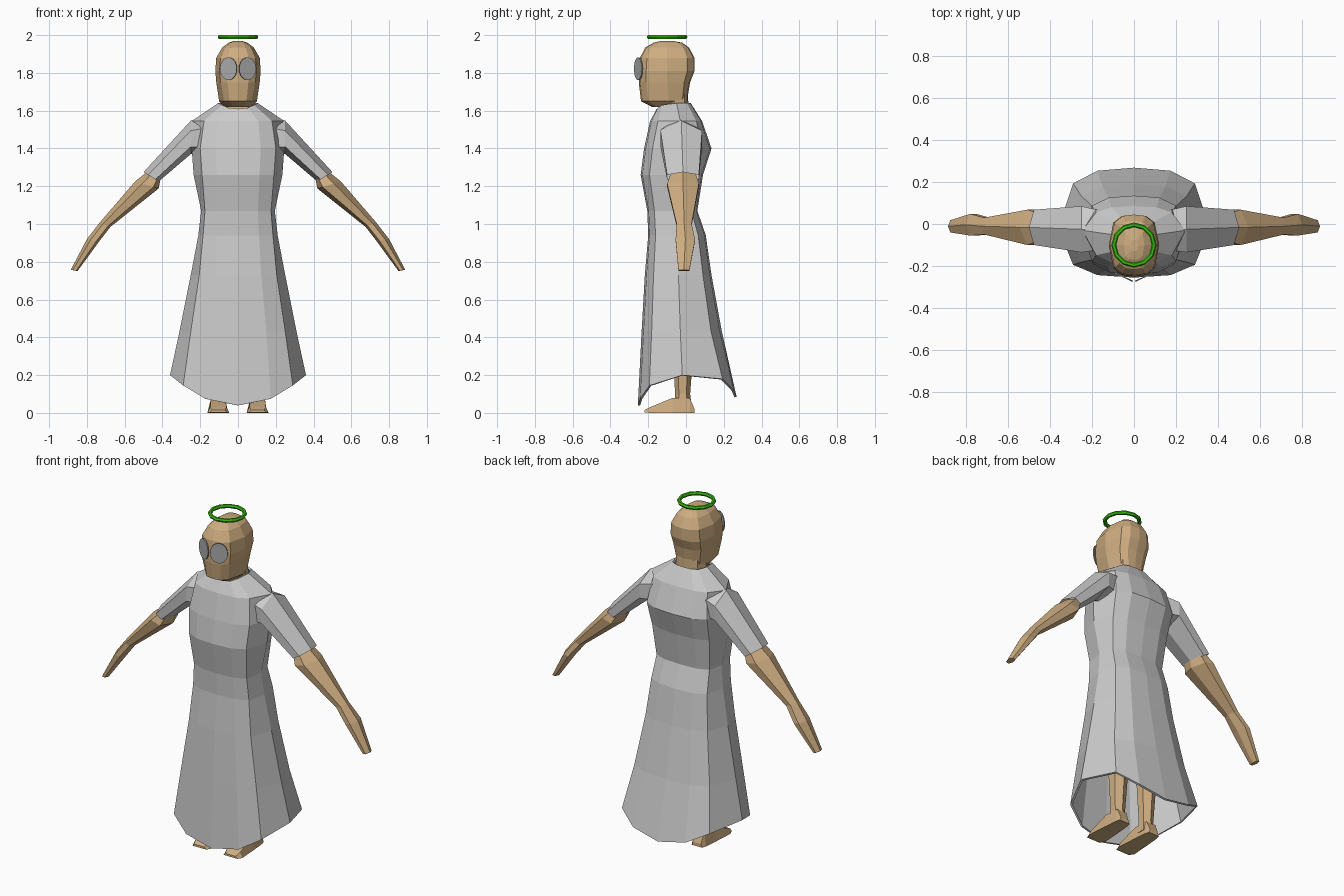
import bpy, bmesh, math

if "Cube" in bpy.data.objects:
    bpy.data.objects.remove(bpy.data.objects["Cube"])


def material(name, rgb):
    m = bpy.data.materials.new(name)
    m.diffuse_color = (*rgb, 1)
    m.use_nodes = True
    m.node_tree.nodes["Principled BSDF"].inputs["Base Color"].default_value = m.diffuse_color
    return m


SKIN = material("tan skin", (0.62, 0.42, 0.22))
CLOTH = material("light grey cloth", (0.60, 0.60, 0.60))
LENS = material("grey eye", (0.40, 0.40, 0.41))
GREEN = material("green ring", (0.04, 0.50, 0.005))


def loft(name, rings, mat, cap_start=True, cap_end=True, thick=0):
    """Skin a list of equal length closed rings."""
    bm = bmesh.new()
    rows = [[bm.verts.new(p) for p in r] for r in rings]
    n = len(rows[0])
    for a, b in zip(rows, rows[1:]):
        for i in range(n):
            j = (i + 1) % n
            bm.faces.new((a[i], a[j], b[j], b[i]))
    if cap_start:
        bm.faces.new(rows[0][::-1])
    if cap_end:
        bm.faces.new(rows[-1])
    bmesh.ops.recalc_face_normals(bm, faces=bm.faces)
    me = bpy.data.meshes.new(name)
    bm.to_mesh(me)
    bm.free()
    me.materials.append(mat)
    ob = bpy.data.objects.new(name, me)
    bpy.context.collection.objects.link(ob)
    if thick:
        s = ob.modifiers.new("thickness", "SOLIDIFY")
        s.thickness = thick
        s.offset = -1
    return ob


def body_ring(z, w, c, f, b, s, dz=(0,) * 7):
    """Twelve-sided ring: half width w, corner x c, front f, back b, side y s."""
    half = [(0, f), (0.6 * c, s + 0.95 * (f - s)), (c, s + 0.74 * (f - s)), (w, s),
            (c, s + 0.74 * (b - s)), (0.6 * c, s + 0.95 * (b - s)), (0, b)]
    pts = [(x, y, z + d) for (x, y), d in zip(half, dz)]
    return pts + [(-x, y, q) for x, y, q in pts[5:0:-1]]


def arm_ring(side, top, bot, y0, y1):
    """Six-sided section between a top and a bottom point in the xz plane."""
    ym = (y0 + y1) / 2
    out = []
    for t, y in ((0, ym), (0.3, y0), (0.78, y0), (1, ym), (0.78, y1), (0.3, y1)):
        out.append((side * (top[0] + t * (bot[0] - top[0])), y,
                    top[1] + t * (bot[1] - top[1])))
    return out


# Robe with a scooped hem and a dipped neckline
hem = (-0.16, -0.125, -0.055, 0, -0.02, -0.08, -0.115)
neckline = (-0.03, -0.025, -0.01, 0, 0, 0, 0)
robe = [body_ring(0.20, 0.36, 0.29, -0.255, 0.268, -0.02, hem),
        body_ring(0.43, 0.31, 0.25, -0.235, 0.19, -0.03),
        body_ring(0.73, 0.25, 0.205, -0.218, 0.135, -0.04),
        body_ring(0.94, 0.21, 0.185, -0.20, 0.105, -0.05),
        body_ring(1.07, 0.195, 0.175, -0.205, 0.06, -0.06),
        body_ring(1.26, 0.235, 0.19, -0.24, 0.09, -0.06),
        body_ring(1.40, 0.245, 0.20, -0.222, 0.135, -0.05),
        body_ring(1.545, 0.245, 0.18, -0.19, 0.085, -0.03),
        body_ring(1.64, 0.105, 0.085, -0.155, 0.025, -0.05, neckline)]
loft("robe", robe, CLOTH, False, False, 0.012)

# Head, neck and crown
head = [body_ring(1.62, 0.07, 0.05, -0.18, -0.02, -0.09),
        body_ring(1.65, 0.10, 0.075, -0.238, 0.005, -0.09),
        body_ring(1.75, 0.115, 0.092, -0.25, 0.022, -0.10),
        body_ring(1.81, 0.12, 0.098, -0.25, 0.045, -0.10),
        body_ring(1.88, 0.115, 0.092, -0.244, 0.045, -0.10),
        body_ring(1.935, 0.083, 0.068, -0.215, 0.015, -0.10),
        body_ring(1.96, 0.05, 0.04, -0.17, -0.02, -0.10),
        body_ring(1.97, 0.02, 0.015, -0.13, -0.075, -0.105)]
loft("head", head, SKIN)
loft("neck", [body_ring(1.57, 0.095, 0.075, -0.145, 0.015, -0.06),
              body_ring(1.70, 0.088, 0.07, -0.11, 0.01, -0.06)], SKIN)

for side, label in ((1, "right"), (-1, "left")):
    # Short sleeve
    sleeve = [((0.13, 1.58), (0.17, 1.36), -0.12, 0.06),
              ((0.25, 1.547), (0.25, 1.37), -0.135, 0.085),
              ((0.50, 1.275), (0.42, 1.225), -0.10, 0.068)]
    loft(label + "_sleeve", [arm_ring(side, *r) for r in sleeve], CLOTH,
         True, False)

    # Forearm and hand
    arm = [((0.47, 1.285), (0.41, 1.24), -0.08, 0.05),
           ((0.545, 1.225), (0.42, 1.188), -0.10, 0.068),
           ((0.73, 1.01), (0.675, 0.985), -0.05, 0.03),
           ((0.80, 0.92), (0.735, 0.908), -0.055, 0.048),
           ((0.885, 0.758), (0.85, 0.75), -0.04, 0.018)]
    loft(label + "_forearm", [arm_ring(side, *r) for r in arm], SKIN)

    # Leg: six-sided, thinnest at the ankle
    leg = []
    for z, r, y in ((0.03, 0.045, -0.015), (0.10, 0.04, -0.018),
                    (0.30, 0.052, -0.015), (0.50, 0.055, -0.03),
                    (0.85, 0.075, -0.04)):
        leg.append([(side * 0.10 + r * math.cos(k * math.pi / 3 + math.pi / 6),
                     y + r * math.sin(k * math.pi / 3 + math.pi / 6), z)
                    for k in range(6)])
    loft(label + "_leg", leg, SKIN)

    # Wedge foot, heel to toe: y, half width, bottom z, top z
    foot = []
    for y, w, z0, z1 in ((0.045, 0.035, 0, 0.02), (0.02, 0.042, 0, 0.08),
                         (-0.07, 0.05, 0, 0.08), (-0.19, 0.058, 0, 0.03),
                         (-0.22, 0.045, 0.003, 0.015)):
        x = side * 0.104
        foot.append([(x - w, y, z0), (x + w, y, z0),
                     (x + 0.75 * w, y, z1), (x - 0.75 * w, y, z1)])
    loft(label + "_foot", foot, SKIN)

    # Flat oval eye angled outwards
    bpy.ops.mesh.primitive_cylinder_add(
        vertices=20, radius=1, depth=1, location=(side * 0.05, -0.252, 1.822),
        rotation=(math.pi / 2, 0, side * math.radians(25)))
    eye = bpy.context.object
    eye.name = label + "_eye"
    eye.scale = (0.049, 0.06, 0.006)
    eye.data.materials.append(LENS)

# Ring floating over the head
bpy.ops.mesh.primitive_torus_add(
    major_segments=12, minor_segments=6, major_radius=0.096, minor_radius=0.0115,
    location=(0, -0.10, 1.99))
halo = bpy.context.object
halo.name = "floating_ring"
halo.data.materials.append(GREEN)
